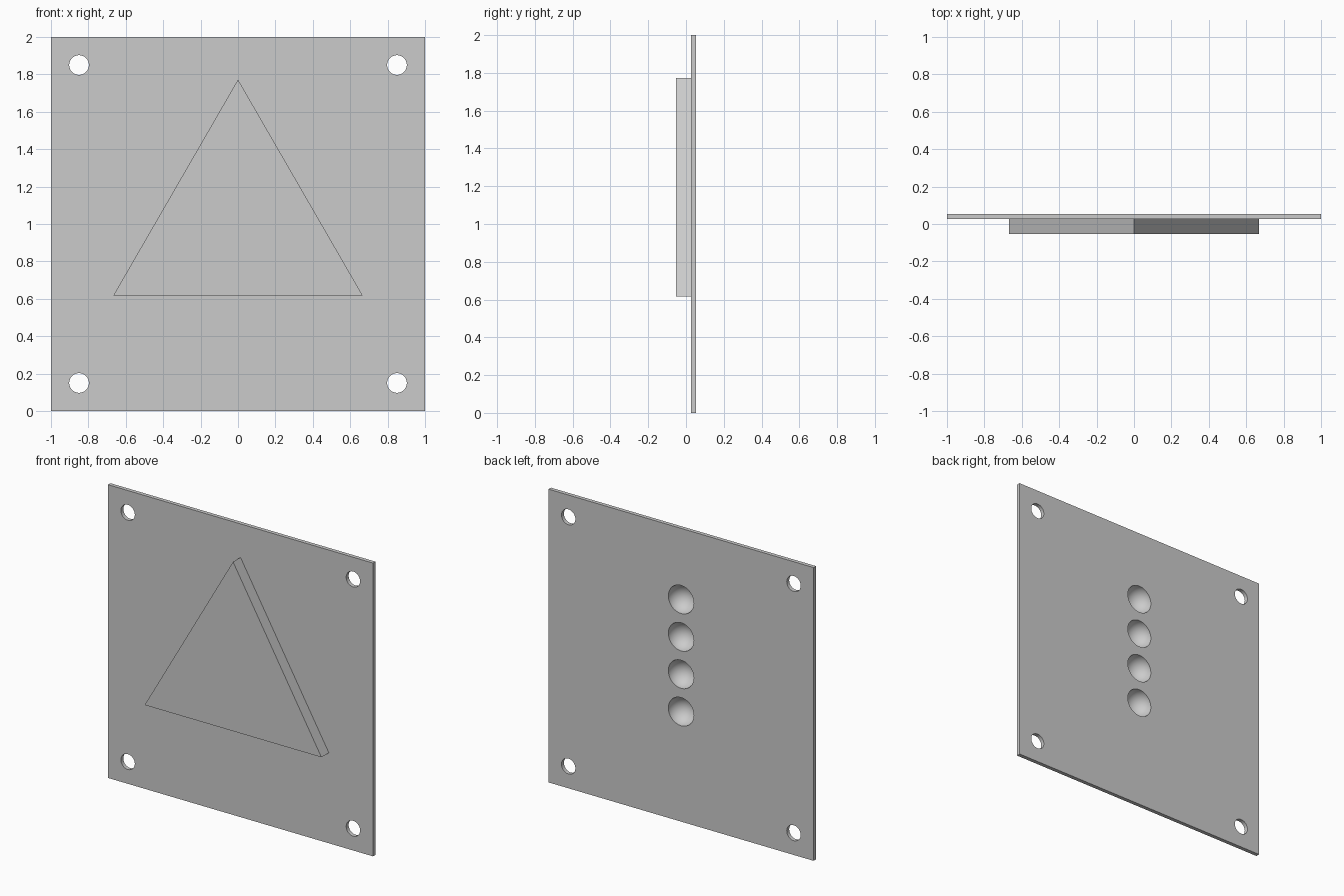
import bpy, bmesh, math
from mathutils import Matrix

if "Cube" in bpy.data.objects:
    bpy.data.objects.remove(bpy.data.objects["Cube"])

BACK, STEP, FRONT = 0.0533, 0.0267, -0.0533   # y of back face, plate front, wedge front

grey = bpy.data.materials.new("light grey")
grey.diffuse_color = (0.6, 0.6, 0.6, 1)
grey.use_nodes = True
grey.node_tree.nodes["Principled BSDF"].inputs["Base Color"].default_value = grey.diffuse_color


def make_object(name, bm):
    bmesh.ops.recalc_face_normals(bm, faces=bm.faces)
    mesh = bpy.data.meshes.new(name)
    bm.to_mesh(mesh)
    bm.free()
    mesh.materials.append(grey)
    obj = bpy.data.objects.new(name, mesh)
    bpy.context.collection.objects.link(obj)
    return obj


def prism(name, profile, y0, y1):
    """Extrude an (x, z) outline along y."""
    bm = bmesh.new()
    face = bm.faces.new([bm.verts.new((x, y0, z)) for x, z in profile])
    new = bmesh.ops.extrude_face_region(bm, geom=[face])["geom"]
    verts = [v for v in new if isinstance(v, bmesh.types.BMVert)]
    bmesh.ops.translate(bm, verts=verts, vec=(0, y1 - y0, 0))
    return make_object(name, bm)


def boolean(target, other, operation):
    mod = target.modifiers.new(operation.lower(), 'BOOLEAN')
    mod.operation, mod.solver, mod.object = operation, 'EXACT', other
    other.hide_render = True


# Square plate and raised triangle on its front
plate = prism("backing_plate", [(-1, 0), (1, 0), (1, 2), (-1, 2)], STEP, BACK)
triangle = prism("raised_triangle", [(-0.667, 0.617), (0.667, 0.617), (0, 1.772)],
                 FRONT, STEP + 0.01)

# Cutters: four corner screw holes and a column of four round sockets in the back
turn = Matrix.Rotation(math.radians(90), 4, 'X')
bm = bmesh.new()
for x in (-0.85, 0.85):
    for z in (0.15, 1.85):
        bmesh.ops.create_cone(bm, cap_ends=True, segments=48, radius1=0.0525,
                              radius2=0.0525, depth=0.3,
                              matrix=Matrix.Translation((x, 0.04, z)) @ turn)
for i in range(4):
    bmesh.ops.create_uvsphere(bm, u_segments=48, v_segments=32, radius=0.096,
                              matrix=Matrix.Translation((0, BACK + 0.001, 0.75 + 0.255 * i)) @ turn)
cutter = make_object("hole_cutter", bm)

boolean(plate, triangle, 'UNION')
boolean(plate, cutter, 'DIFFERENCE')

# Bake the cuts and drop the helpers
graph = bpy.context.evaluated_depsgraph_get()
result = bpy.data.meshes.new_from_object(plate.evaluated_get(graph))
plate.modifiers.clear()
plate.data = result
plate.data.materials.clear()
plate.data.materials.append(grey)
for p in plate.data.polygons:
    p.material_index = 0
for helper in (triangle, cutter):
    bpy.data.objects.remove(helper)

# Smooth hole walls and sockets, crisp edges elsewhere
bpy.ops.object.select_all(action='DESELECT')
plate.select_set(True)
bpy.context.view_layer.objects.active = plate
bpy.ops.object.shade_smooth_by_angle(angle=math.radians(30))
